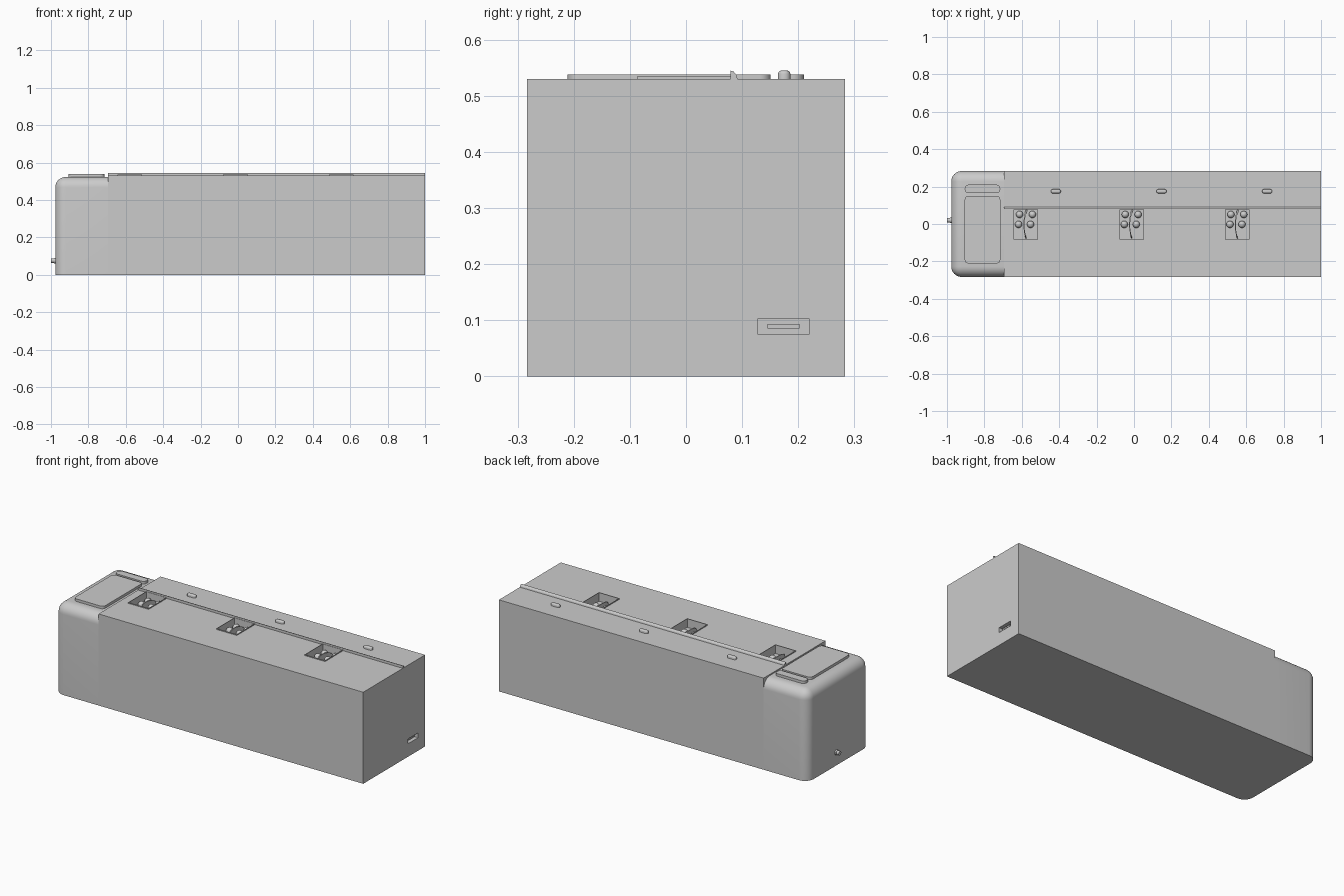
import bpy, bmesh, math
from mathutils import Matrix, Vector

if "Cube" in bpy.data.objects:
    bpy.data.objects.remove(bpy.data.objects["Cube"], do_unlink=True)

grey = bpy.data.materials.new("light grey plastic")
grey.use_nodes = True
COLOUR = (0.6, 0.6, 0.6, 1)
grey.diffuse_color = COLOUR
grey.node_tree.nodes["Principled BSDF"].inputs["Base Color"].default_value = COLOUR


def finish(bm, name, smooth=False):
    bmesh.ops.recalc_face_normals(bm, faces=bm.faces)
    mesh = bpy.data.meshes.new(name)
    bm.to_mesh(mesh)
    bm.free()
    mesh.materials.append(grey)
    obj = bpy.data.objects.new(name, mesh)
    bpy.context.collection.objects.link(obj)
    if smooth:
        bpy.ops.object.select_all(action='DESELECT')
        obj.select_set(True)
        bpy.context.view_layer.objects.active = obj
        bpy.ops.object.shade_smooth_by_angle(angle=math.radians(35))
    return obj


def box_mesh(x, y, z):
    """Box from (min, max) pairs."""
    bm = bmesh.new()
    bmesh.ops.create_cube(bm, size=1)
    for v in bm.verts:
        v.co = Vector([(r[0] + r[1]) / 2 + c * (r[1] - r[0]) for r, c in zip((x, y, z), v.co)])
    return bm


def box(name, x, y, z):
    return finish(box_mesh(x, y, z), name)


def is_vertical(e):
    return abs(e.verts[0].co.z - e.verts[1].co.z) > 0.001


def rounded_plate(name, x, y, z, radius, soften=0.0):
    """Plate with round corners and an optional softened top edge."""
    bm = box_mesh(x, y, z)
    bmesh.ops.bevel(bm, geom=[e for e in bm.edges if is_vertical(e)], offset=radius,
                    segments=8, affect='EDGES', profile=0.5)
    if soften:
        rim = [e for e in bm.edges if all(v.co.z > z[1] - 0.0001 for v in e.verts)]
        bmesh.ops.bevel(bm, geom=rim, offset=soften, segments=3, affect='EDGES', profile=0.5)
    return finish(bm, name, True)


def cut(obj, cutter):
    mod = obj.modifiers.new("cut " + cutter.name, 'BOOLEAN')
    mod.operation = 'DIFFERENCE'
    mod.solver = 'EXACT'
    mod.object = cutter
    cutter.hide_render = True
    cutter.hide_viewport = True
    cutter.display_type = 'WIRE'


HALF, TOP, JOIN = 0.283, 0.53, -0.695

# Main square body
body = box("main_body", (JOIN, 1), (-HALF, HALF), (0, TOP))

# Rounded end cap
bm = box_mesh((-0.977, JOIN), (-HALF, HALF), (0, 0.523))
soft = []
for e in bm.edges:
    a, b = (v.co for v in e.verts)
    at_join = a.x > -0.7 and b.x > -0.7
    if not at_join and (is_vertical(e) or min(a.z, b.z) > 0.5):
        soft.append(e)
bmesh.ops.bevel(bm, geom=soft, offset=0.056, segments=8, affect='EDGES', profile=0.5)
finish(bm, "rounded_end_cap", True)

# Raised panels on the end cap
rounded_plate("large_top_panel", (-0.905, -0.715), (-0.211, 0.151), (0.515, 0.538), 0.02)
rounded_plate("small_top_panel", (-0.905, -0.715), (0.165, 0.21), (0.515, 0.538), 0.02)

# Long ridge with a rounded back
bm = bmesh.new()
profile = [(0.079, 0.525), (0.079, 0.545), (0.085, 0.543), (0.09, 0.537), (0.093, 0.525)]
face = bm.faces.new([bm.verts.new((JOIN, y, z)) for y, z in profile])
ext = bmesh.ops.extrude_face_region(bm, geom=[face])
bmesh.ops.translate(bm, vec=(1 - JOIN, 0, 0),
                    verts=[v for v in ext["geom"] if isinstance(v, bmesh.types.BMVert)])
finish(bm, "long_ridge")


def curved_blade(name, cx, floor):
    """Upright half disc, bowed in plan."""
    bm = bmesh.new()
    steps, rows = 14, []
    for i in range(steps + 1):
        t = -1 + 2 * i / steps
        bow = cx - 0.013 + 0.012 * t * t
        height = 0.002 + 0.034 * math.sqrt(max(0, 1 - t * t))
        y = -0.002 + 0.076 * t
        thick = 0.005 + 0.004 * max(0, t)
        rows.append([bm.verts.new((bow + dx, y, floor + dz))
                     for dx, dz in ((0, -0.002), (thick, -0.002), (thick, height), (0, height))])
    for a, b in zip(rows, rows[1:]):
        for k in range(4):
            n = (k + 1) % 4
            bm.faces.new((a[k], a[n], b[n], b[k]))
    bm.faces.new(rows[0])
    bm.faces.new(rows[-1])
    finish(bm, name, True)


# Three pockets, each with a thin rim, four balls, a blade and a pin
FLOOR = TOP - 0.045
for i in range(3):
    cx = -0.578 + 0.565 * i
    tag = f"_{i + 1}"
    xs, ys = (cx - 0.063, cx + 0.063), (-0.083, 0.077)
    cutter = box("pocket_cutter" + tag, xs, ys, (FLOOR, 0.6))
    rim = box("pocket_rim" + tag, (xs[0] - 0.003, xs[1] + 0.003), (ys[0] - 0.003, 0.08),
              (TOP - 0.01, TOP + 0.005))
    cut(body, cutter)
    cut(rim, cutter)
    curved_blade("curved_blade" + tag, cx, FLOOR)
    bm = bmesh.new()
    for dx, y in ((-0.034, 0.051), (0.035, 0.051), (-0.039, -0.002), (0.025, -0.002)):
        bmesh.ops.create_uvsphere(bm, u_segments=20, v_segments=12, radius=0.019,
                                  matrix=Matrix.Translation((cx + dx, y, FLOOR + 0.012)))
    finish(bm, "pocket_balls" + tag, True)
    px = -0.418 + 0.565 * i
    rounded_plate("top_pin" + tag, (px - 0.027, px + 0.027), (0.164, 0.186),
                  (TOP - 0.005, 0.545), 0.0105, 0.006)

# Socket in the square end with a tongue inside
cut(body, box("socket_cutter", (0.96, 1.05), (0.128, 0.219), (0.075, 0.103)))
box("socket_tongue", (0.955, 0.99), (0.145, 0.202), (0.085, 0.093))

# Small knob on the rounded end
for name, radius, x0, x1 in (("knob_collar", 0.015, -0.985, -0.96), ("knob_stem", 0.012, -1, -0.96)):
    bm = bmesh.new()
    bmesh.ops.create_cone(bm, cap_ends=True, segments=24, radius1=radius, radius2=radius,
                          depth=x1 - x0, matrix=Matrix.Translation(((x0 + x1) / 2, 0.02, 0.076))
                          @ Matrix.Rotation(math.pi / 2, 4, 'Y'))
    finish(bm, name, True)
